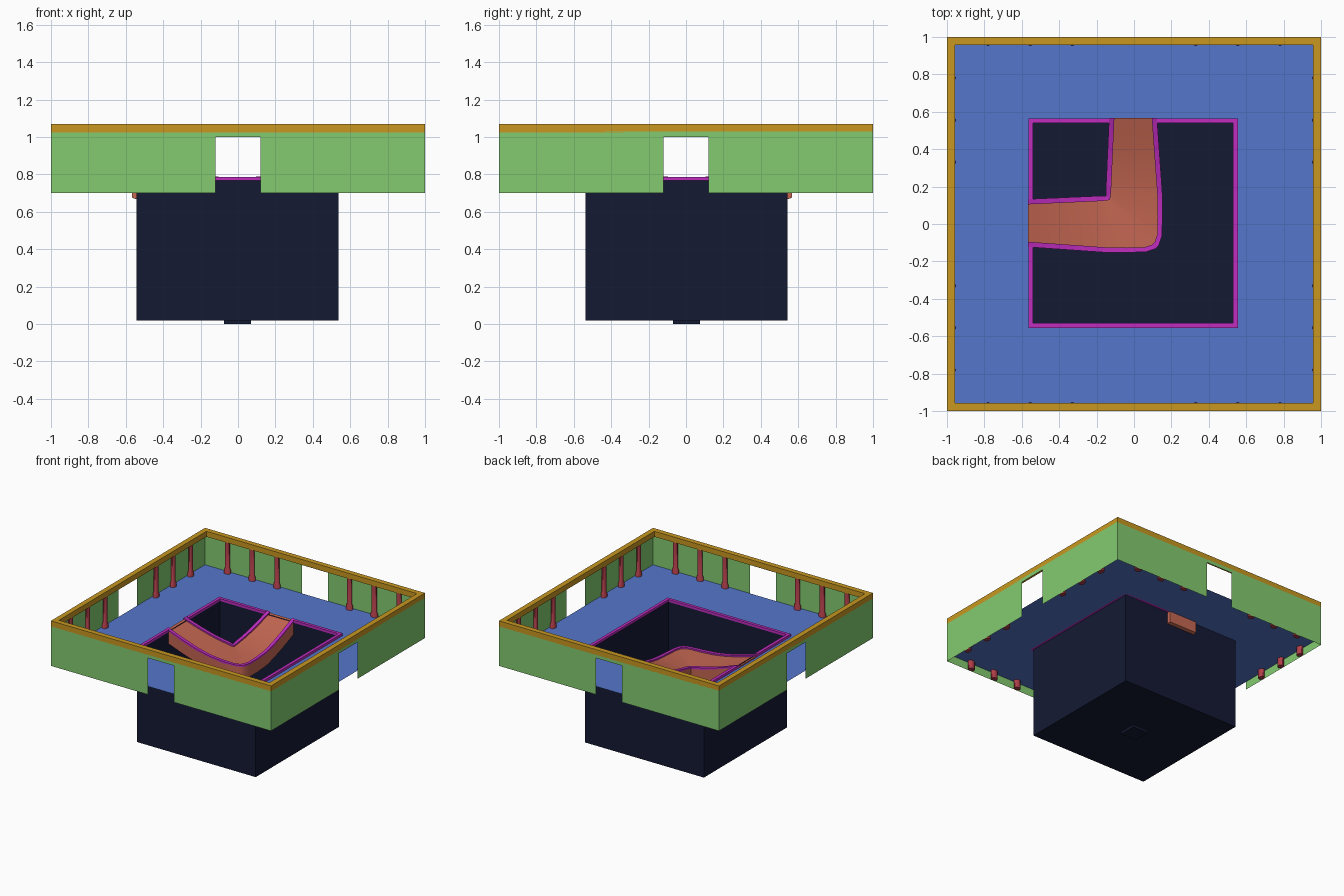
import bpy, bmesh, math
from mathutils import Vector, Matrix

if "Cube" in bpy.data.objects:
    bpy.data.objects.remove(bpy.data.objects["Cube"])


def material(name, rgb):
    m = bpy.data.materials.new(name)
    m.diffuse_color = (*rgb, 1)
    m.use_nodes = True
    m.node_tree.nodes["Principled BSDF"].inputs["Base Color"].default_value = m.diffuse_color
    return m


GREEN = material("green", (0.23, 0.60, 0.16))
BLUE = material("blue", (0.09, 0.18, 0.60))
DARK = material("dark", (0.007, 0.010, 0.034))
PURPLE = material("purple", (0.53, 0.026, 0.53))
ORANGE = material("orange", (0.56, 0.136, 0.084))
GOLD = material("gold", (0.58, 0.31, 0.015))
RED = material("red", (0.45, 0.05, 0.07))


def finish(name, bm, mat, recalc=True):
    if recalc:
        bmesh.ops.recalc_face_normals(bm, faces=bm.faces)
    me = bpy.data.meshes.new(name)
    bm.to_mesh(me)
    bm.free()
    me.materials.append(mat)
    ob = bpy.data.objects.new(name, me)
    bpy.context.collection.objects.link(ob)
    return ob


def loft(name, rings, mat, closed=False, cap=False, ends=False):
    """Skin between rings of points; each ring is a closed loop."""
    bm = bmesh.new()
    vs = [[bm.verts.new(p) for p in r] for r in rings]
    pairs = list(zip(vs, vs[1:])) + ([(vs[-1], vs[0])] if closed else [])
    for a, b in pairs:
        n = len(a)
        for i in range(n):
            bm.faces.new((a[i], a[(i + 1) % n], b[(i + 1) % n], b[i]))
    if cap or ends:
        bm.faces.new(vs[-1])
    if ends:
        bm.faces.new(vs[0])
    return finish(name, bm, mat)


def square(h, z, c=0.0):
    return [(-h - c, -h + c, z), (h - c, -h + c, z), (h - c, h + c, z), (-h - c, h + c, z)]


def box(name, x0, x1, y0, y1, z0, z1, mat):
    ring = lambda z: [(x0, y0, z), (x1, y0, z), (x1, y1, z), (x0, y1, z)]
    return loft(name, [ring(z0), ring(z1)], mat, ends=True)


FLOOR = 0.767

# Floor sheet with square hole, sunken pit with drain, gold wall cap
bm = bmesh.new()
outer, inner = [[bm.verts.new(p) for p in square(h, FLOOR, c)] for h, c in ((1, 0), (0.54, 0.003))]
for i in range(4):
    j = (i + 1) % 4
    bm.faces.new((outer[i], outer[j], inner[j], inner[i]))
finish("floor", bm, BLUE, recalc=False)
loft("pit", [square(0.54, 0.774, 0.003), square(0.54, 0.02, 0.003),
             square(0.072, 0.02, 0.003), square(0.072, 0.0, 0.003)], DARK, cap=True)
loft("wall_cap", [square(1, 1.025), square(1, 1.07), square(0.957, 1.07), square(0.957, 1.025)],
     GOLD, closed=True)

# Four walls with doorways, each with six engaged columns
wall_profile = [(-1, 0.70), (-0.12, 0.70), (-0.12, 1.0), (0.12, 1.0),
                (0.12, 0.70), (1, 0.70), (1, 1.03), (-1, 1.03)]
column_profile = [(0.029, 0.70), (0.029, 0.795), (0.021, 0.81), (0.021, 1.035)]
for k, side in enumerate(("front", "right", "back", "left")):
    rot = Matrix.Rotation(k * math.pi / 2, 4, 'Z')
    bm = bmesh.new()
    bm.faces.new([bm.verts.new(rot @ Vector((x, -1, z))) for x, z in wall_profile])
    finish(side + "_wall", bm, GREEN, recalc=False)
    for n, x in enumerate((-0.78, -0.555, -0.33, 0.33, 0.555, 0.78)):
        rings = []
        for r, z in column_profile:
            rings.append([rot @ Vector((x + r * math.cos(a), -0.976 + 0.75 * r * math.sin(a), z))
                          for a in [math.tau * (i + 0.5) / 10 for i in range(10)]])
        loft(f"{side}_column_{n + 1}", rings, RED, ends=True)

# Purple rim around the pit, open where the bridge lands
R0, R1 = FLOOR, 0.787
box("rim_front", -0.565, 0.555, -0.555, -0.53, R0, R1, PURPLE)
box("rim_right", 0.53, 0.555, -0.53, 0.565, R0, R1, PURPLE)
box("rim_left_a", -0.565, -0.54, -0.53, -0.123, R0, R1, PURPLE)
box("rim_left_b", -0.565, -0.54, 0.133, 0.54, R0, R1, PURPLE)
box("rim_back_a", -0.565, -0.133, 0.54, 0.565, R0, R1, PURPLE)
box("rim_back_b", 0.123, 0.53, 0.54, 0.565, R0, R1, PURPLE)

# Sagging corner bridge: half of each edge, mirrored over the diagonal
STEPS = 10


def edge(start, end, corner):
    s, e = Vector(start), Vector(end)
    half = [s.lerp(e, i / STEPS) for i in range(STEPS + 1)] + [Vector(p) for p in corner]
    return half + [Vector((-p.y, -p.x)) for p in reversed(half)]


inside = edge((-0.567, 0.105), (-0.19, 0.122), [(-0.15, 0.125), (-0.138, 0.127), (-0.131, 0.129)])
outside = edge((-0.567, -0.095), (-0.15, -0.125), [(-0.04, -0.127), (0.05, -0.126), (0.095, -0.112)])
mid = [(a + b) / 2 for a, b in zip(inside, outside)]
dist = [0.0]
for a, b in zip(mid, mid[1:]):
    dist.append(dist[-1] + (b - a).length)
heights = [0.776 - 0.118 * math.sin(math.pi * d / dist[-1]) for d in dist]


def strip(name, left, right, lo, hi, mat):
    rings = [[(a.x, a.y, z + lo), (b.x, b.y, z + lo), (b.x, b.y, z + hi), (a.x, a.y, z + hi)]
             for a, b, z in zip(left, right, heights)]
    return loft(name, rings, mat, ends=True)


W = 0.028
cross = [(b - a).normalized() * W for a, b in zip(inside, outside)]
for v in (cross[0], cross[-1]):
    v.length = W
inside_lip = [p - c for p, c in zip(inside, cross)]
outside_lip = [p + c for p, c in zip(outside, cross)]
strip("bridge", inside_lip, outside_lip, -0.10, 0.0, ORANGE)
strip("bridge_inner_edge", inside_lip, inside, -0.004, 0.012, PURPLE)
strip("bridge_outer_edge", outside, outside_lip, -0.004, 0.012, PURPLE)

# Smooth shading on the bridge and columns, keeping edges sharp
bpy.ops.object.select_all(action='DESELECT')
for ob in bpy.context.collection.objects:
    if "column" in ob.name or "bridge" in ob.name:
        ob.select_set(True)
        bpy.context.view_layer.objects.active = ob
bpy.ops.object.shade_smooth_by_angle(angle=math.radians(40))
